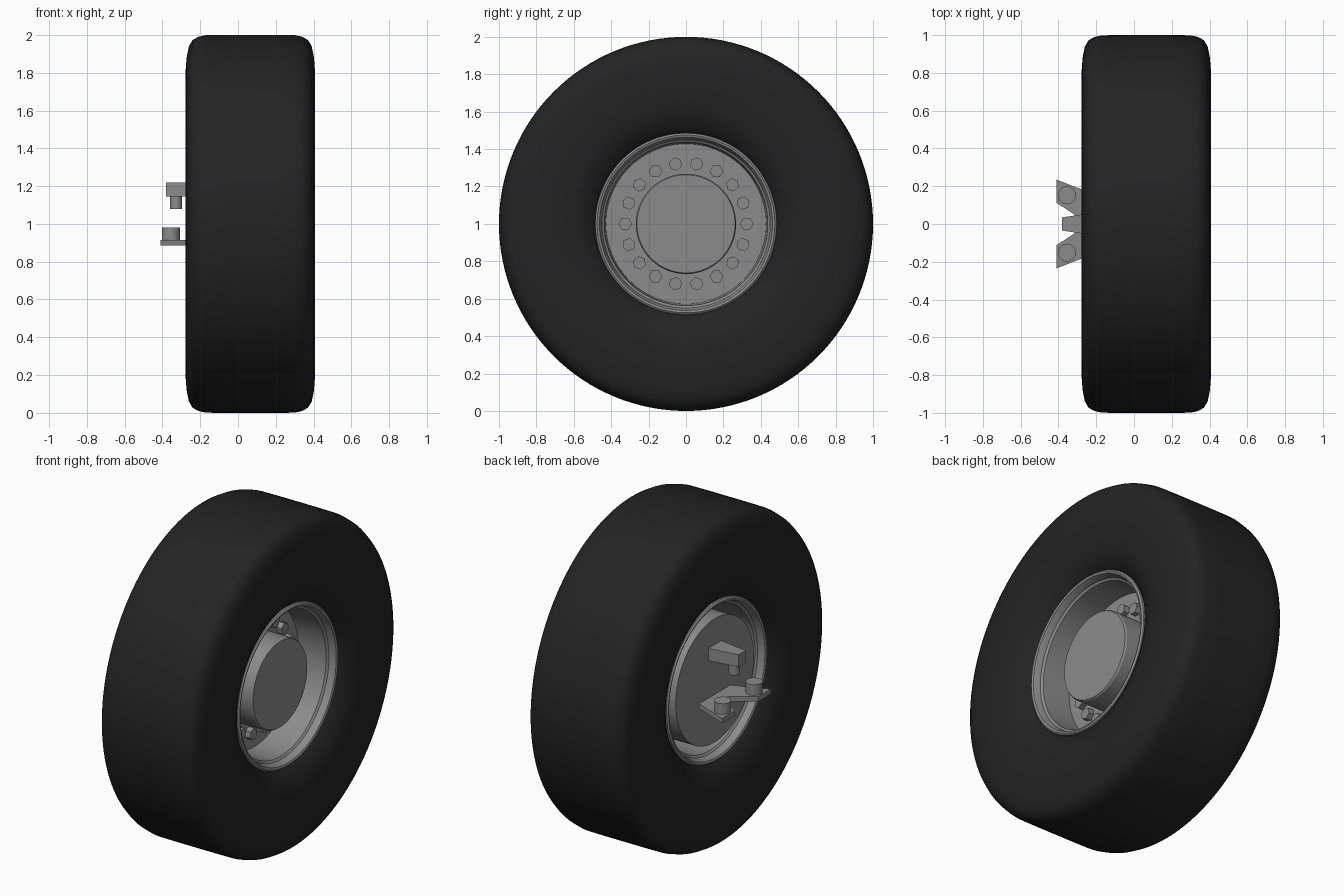
import bpy, bmesh
from math import cos, sin, pi, radians
from mathutils import Matrix, Vector

if "Cube" in bpy.data.objects:
    bpy.data.objects.remove(bpy.data.objects["Cube"], do_unlink=True)

AXLE = 1.0   # axle height
MID = 0.065  # centre plane of the wheel


def material(name, value):
    mat = bpy.data.materials.new(name)
    mat.use_nodes = True
    colour = (value, value, value, 1)
    mat.diffuse_color = colour
    bsdf = mat.node_tree.nodes["Principled BSDF"]
    bsdf.inputs["Base Color"].default_value = colour
    bsdf.inputs["Roughness"].default_value = 0.7
    return mat


rubber = material("black rubber", 0.017)
metal = material("grey metal", 0.26)


def finish(name, bm, mat, angle=None):
    bmesh.ops.recalc_face_normals(bm, faces=bm.faces)
    mesh = bpy.data.meshes.new(name)
    bm.to_mesh(mesh)
    bm.free()
    mesh.materials.append(mat)
    obj = bpy.data.objects.new(name, mesh)
    bpy.context.collection.objects.link(obj)
    if angle:
        bpy.ops.object.select_all(action='DESELECT')
        obj.select_set(True)
        bpy.context.view_layer.objects.active = obj
        bpy.ops.object.shade_smooth_by_angle(angle=radians(angle))
    return obj


def lathe(name, profile, mat, angle, closed=False, steps=96):
    """Spin (x, radius) points about the axle."""
    bm = bmesh.new()
    rings = []
    for x, r in profile:
        if r == 0:
            rings.append([bm.verts.new((x, 0, AXLE))] * steps)
        else:
            rings.append([bm.verts.new((x, r * cos(2 * pi * i / steps),
                                        AXLE + r * sin(2 * pi * i / steps)))
                          for i in range(steps)])
    pairs = list(zip(rings, rings[1:]))
    if closed:
        pairs.append((rings[-1], rings[0]))
    for a, b in pairs:
        for i in range(steps):
            j = (i + 1) % steps
            corners = list(dict.fromkeys((a[i], a[j], b[j], b[i])))
            bm.faces.new(corners)
    return finish(name, bm, mat, angle)


def prism(name, outline, z0, z1):
    """Extrude a plan outline upwards."""
    bm = bmesh.new()
    face = bm.faces.new([bm.verts.new((x, y, z0)) for x, y in outline])
    top = bmesh.ops.extrude_face_region(bm, geom=[face])["geom"]
    bmesh.ops.translate(bm, vec=(0, 0, z1 - z0),
                        verts=[v for v in top if isinstance(v, bmesh.types.BMVert)])
    return finish(name, bm, metal)


def pin(name, x, y, z0, z1, r):
    bm = bmesh.new()
    bmesh.ops.create_cone(bm, cap_ends=True, segments=32, radius1=r, radius2=r,
                          depth=z1 - z0,
                          matrix=Matrix.Translation((x, y, (z0 + z1) / 2)))
    return finish(name, bm, metal, 40)


def both_sides(half):
    """Mirror a half profile (offset from mid plane) to the other side."""
    return [(MID + d, r) for d, r in half] + [(MID - d, r) for d, r in reversed(half)]


# Tyre: bead, bulging sidewall, rounded shoulder and flat tread
tyre_half = [(0.22, 0.46), (0.26, 0.485), (0.285, 0.51), (0.315, 0.56),
             (0.335, 0.62), (0.343, 0.70), (0.343, 0.80), (0.337, 0.88),
             (0.325, 0.94), (0.305, 0.973), (0.275, 0.99), (0.235, 0.999),
             (0.12, 1.0)]
lathe("tyre", both_sides(tyre_half), rubber, 60, closed=True, steps=128)

# Rim: rounded lips, stepped wells and barrel
rim_half = [(0.15, 0.465), (0.23, 0.475), (0.255, 0.487), (0.272, 0.485),
            (0.28, 0.475), (0.275, 0.463), (0.25, 0.453), (0.235, 0.45),
            (0.225, 0.437), (0.05, 0.428)]
rim_profile = both_sides(rim_half)
lathe("rim", rim_profile, metal, 40, closed=True)

# Bolt plate, hub and brake drum
lathe("bolt_plate", [(0.08, 0), (0.08, 0.432), (0.11, 0.432), (0.11, 0)], metal, 30)
lathe("hub", [(0.10, 0), (0.10, 0.268), (0.275, 0.268), (0.285, 0.262), (0.285, 0)],
      metal, 30)
lathe("brake_drum", [(0.085, 0), (0.085, 0.378), (-0.195, 0.378), (-0.195, 0)],
      metal, 30)

# Ring of hexagonal wheel bolts
bolts = bmesh.new()
COUNT = 18
for k in range(COUNT):
    t = 2 * pi * k / COUNT
    place = (Matrix.Translation((0.125, 0.325 * cos(t), AXLE + 0.325 * sin(t)))
             @ Matrix.Rotation(t, 4, 'X') @ Matrix.Rotation(pi / 2, 4, 'Y'))
    bmesh.ops.create_cone(bolts, cap_ends=True, segments=6, radius1=0.036,
                          radius2=0.036, depth=0.04, matrix=place)
finish("wheel_bolts", bolts, metal)

# Upper pivot bracket with its pin
prism("upper_bracket", [(-0.38, -0.035), (-0.18, -0.065), (-0.18, 0.065), (-0.38, 0.035)],
      1.145, 1.22)
pin("upper_pin", -0.328, 0, 1.08, 1.15, 0.032)

# Forked lower steering arm with two pins
fork = [(-0.18, 0.145), (-0.41, 0.235), (-0.41, 0.112), (-0.27, 0.02)]
prism("lower_arm", fork + [(x, -y) for x, y in reversed(fork)], 0.885, 0.915)
for side, label in ((1, "back"), (-1, "front")):
    pin("lower_pin_" + label, -0.355, side * 0.152, 0.91, 0.98, 0.047)
